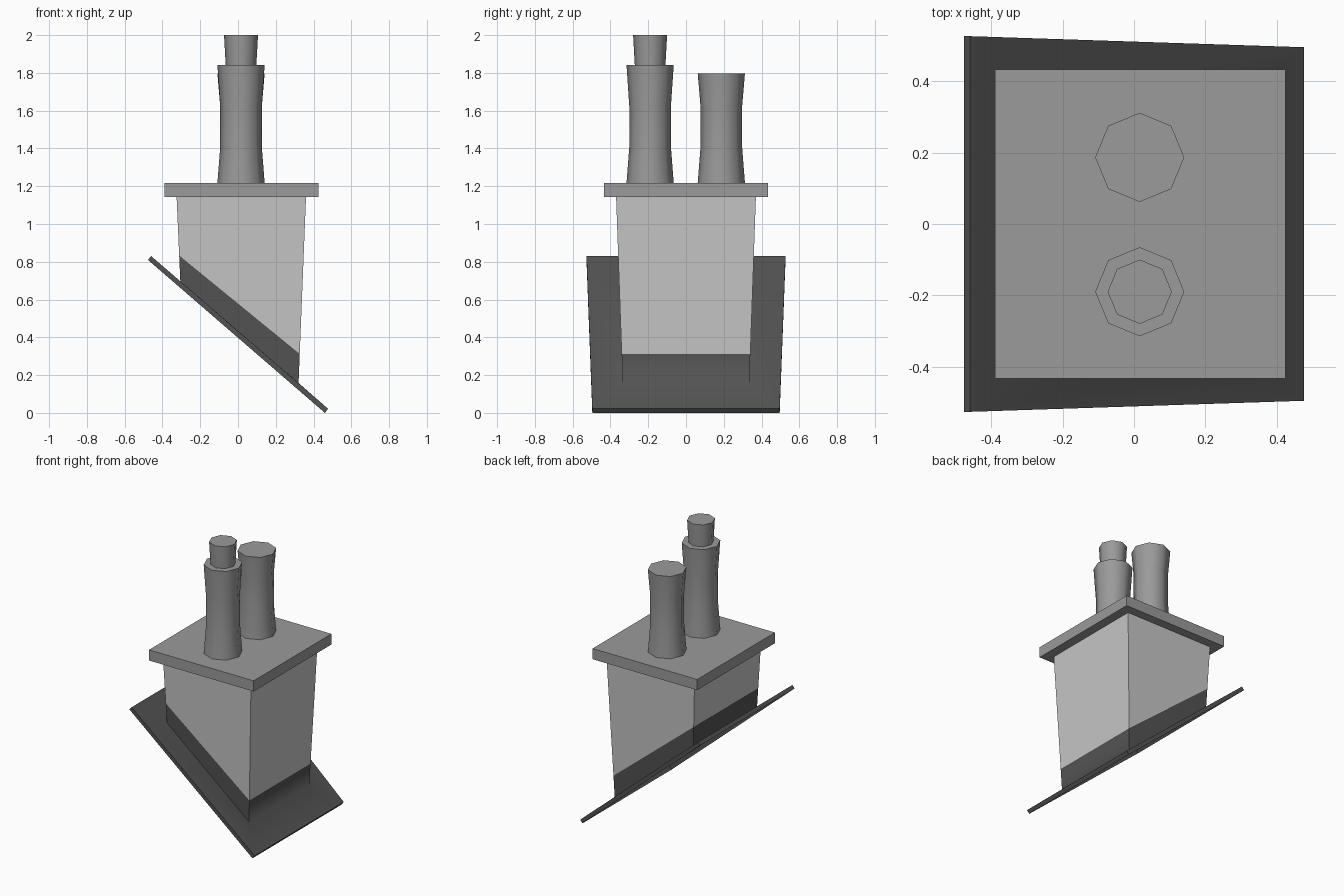
import bpy, bmesh, math

if "Cube" in bpy.data.objects:
    bpy.data.objects.remove(bpy.data.objects["Cube"])


def material(name, v):
    m = bpy.data.materials.new(name)
    m.diffuse_color = (v, v, v, 1)
    m.use_nodes = True
    m.node_tree.nodes["Principled BSDF"].inputs["Base Color"].default_value = m.diffuse_color
    return m


brick = material("light grey brick", 0.57)
stone = material("mid grey stone", 0.325)
lead = material("dark grey lead", 0.087)


def loft(name, rings, mats, bottom=True, top=True):
    """Skin a stack of rings from bottom to top, with optional end faces.
    mats holds one material per band between rings."""
    bm = bmesh.new()
    loops = [[bm.verts.new(p) for p in r] for r in rings]
    n = len(loops[0])
    slots = list(dict.fromkeys(mats))
    for a, b, m in zip(loops, loops[1:], mats):
        for i in range(n):
            j = (i + 1) % n
            bm.faces.new((a[i], a[j], b[j], b[i])).material_index = slots.index(m)
    if bottom:
        bm.faces.new(loops[0][::-1]).material_index = slots.index(mats[0])
    if top:
        bm.faces.new(loops[-1]).material_index = slots.index(mats[-1])
    me = bpy.data.meshes.new(name)
    bm.to_mesh(me)
    bm.free()
    for m in slots:
        me.materials.append(m)
    me.shade_smooth()
    me.set_sharp_from_angle(angle=math.radians(60))
    ob = bpy.data.objects.new(name, me)
    bpy.context.collection.objects.link(ob)
    return ob


def quad(xl, zl, yl, xr, zr, yr):
    """Four corners of a section with its own left and right heights."""
    return [(xl, -yl, zl), (xr, -yr, zr), (xr, yr, zr), (xl, yl, zl)]


def stack_ring(zl, zr):
    """Section of the tapering stack, cut at a slope."""
    dl, dr = 1.142 - zl, 1.142 - zr
    return quad(-0.325 + 0.044 * dl, zl, 0.37 - 0.0355 * dl,
                0.36 - 0.04 * dr, zr, 0.37 - 0.0355 * dr)


def pot(name, y, profile):
    """Eight-sided turned chimney pot from (radius, height) pairs."""
    rings = [[(0.016 + r * math.cos(k * math.pi / 4),
               y + r * math.sin(k * math.pi / 4), z) for k in range(8)]
             for r, z in profile]
    return loft(name, rings, [stone] * (len(rings) - 1), bottom=False)


# Roof flashing: open-bottomed sloping plate folding up into a band on the stack
seam = stack_ring(0.833, 0.312)
loft("roof_flashing", [quad(-0.477, 0.81, 0.527, 0.46, 0.0, 0.496),
                       quad(-0.46, 0.83, 0.527, 0.477, 0.022, 0.496),
                       stack_ring(0.696, 0.158), seam],
     [lead, lead, lead], bottom=False, top=False)

# Tapered stack above the band, hollow below the cap
loft("chimney_stack", [seam, stack_ring(1.142, 1.142)], [brick],
     bottom=False, top=False)

# Overhanging cap slab
loft("cap_slab", [quad(-0.39, z, 0.433, 0.425, z, 0.433)
                  for z in (1.142, 1.217)], [stone])

# Waisted pots, the front one with a flue on top
waist = [(0.125, 1.217), (0.110, 1.41), (0.110, 1.62)]
pot("front_pot", -0.19, waist + [(0.125, 1.842)])
pot("back_pot", 0.187, waist + [(0.125, 1.797)])
pot("front_pot_flue", -0.19, [(0.081, 1.84), (0.09, 2.0)])
